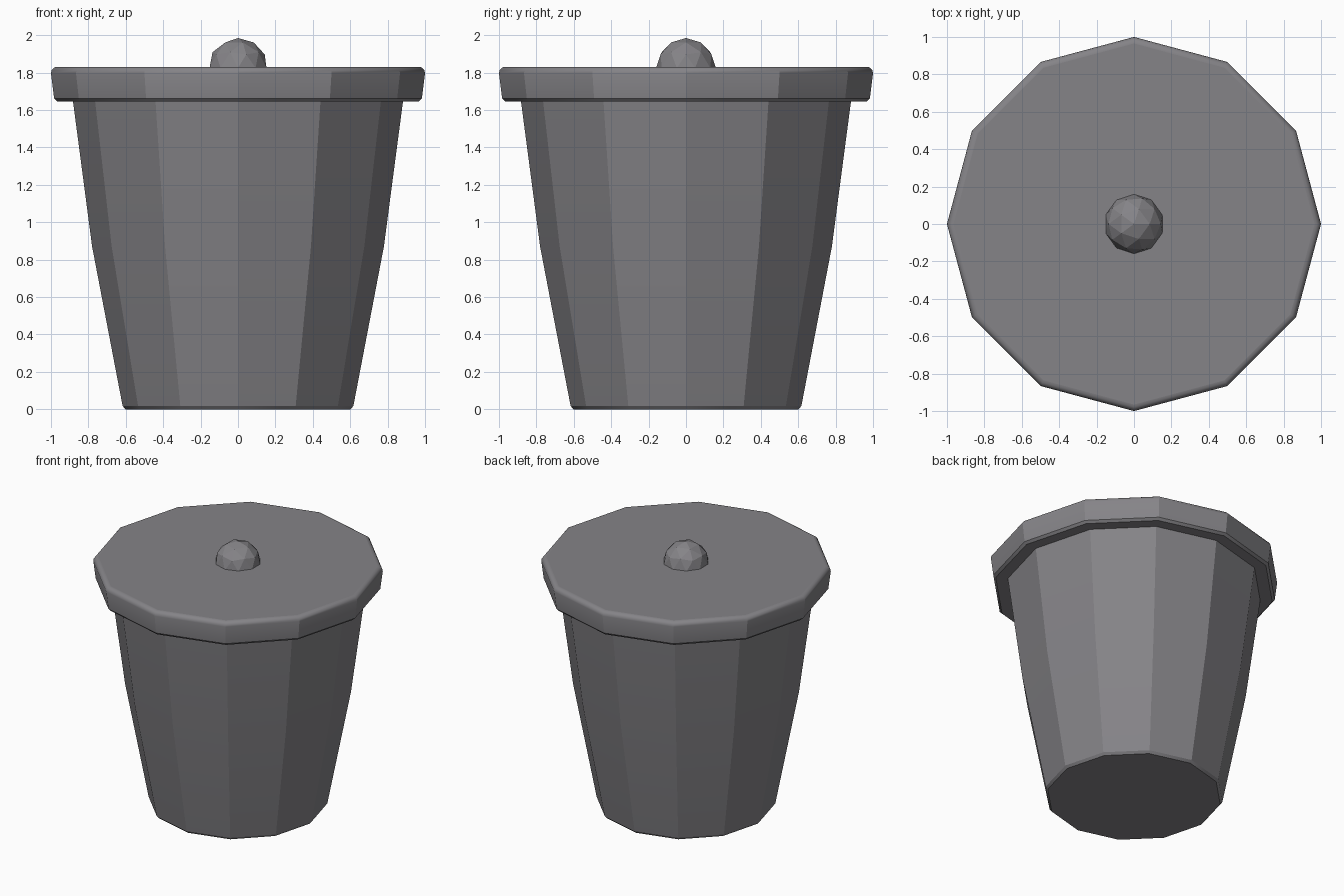
import bpy, bmesh
from math import cos, sin, pi, radians

if "Cube" in bpy.data.objects:
    bpy.data.objects.remove(bpy.data.objects["Cube"])

SIDES = 12

# Dark, slightly cool grey
grey = bpy.data.materials.new("dark_grey")
grey.diffuse_color = (0.235, 0.23, 0.245, 1)
grey.use_nodes = True
grey.node_tree.nodes["Principled BSDF"].inputs["Base Color"].default_value = grey.diffuse_color


def lathe(name, profile):
    """Closed 12-sided solid from (radius, height) rings; only shallow edges are smooth."""
    bm = bmesh.new()
    rings = [[bm.verts.new((r * cos(2 * pi * i / SIDES), r * sin(2 * pi * i / SIDES), z))
              for i in range(SIDES)] for r, z in profile]
    for a, b in zip(rings, rings[1:]):
        for i in range(SIDES):
            j = (i + 1) % SIDES
            bm.faces.new((a[i], a[j], b[j], b[i])).smooth = True
    bm.faces.new(rings[0][::-1])
    bm.faces.new(rings[-1])
    bm.normal_update()
    for e in bm.edges:
        e.smooth = e.calc_face_angle() < radians(26)
    mesh = bpy.data.meshes.new(name)
    bm.to_mesh(mesh)
    bm.free()
    mesh.materials.append(grey)
    obj = bpy.data.objects.new(name, mesh)
    bpy.context.collection.objects.link(obj)
    return obj


# Tapered bin body with a chamfered foot, running slightly up into the lid
lathe("bin_body", [(0.602, 0), (0.617, 0.018), (0.78, 0.87), (0.884, 1.66)])

# Overhanging lid with a chamfered lower rim and rounded top edge
lathe("lid", [(0.966, 1.645), (0.983, 1.662), (1.0, 1.797), (0.997, 1.811),
              (0.989, 1.822), (0.978, 1.829), (0.965, 1.831)])

# Faceted knob, half sunk in the lid
bpy.ops.mesh.primitive_ico_sphere_add(subdivisions=2, radius=0.16, location=(0, 0, 1.825))
knob = bpy.context.object
knob.name = "lid_knob"
knob.data.materials.append(grey)
